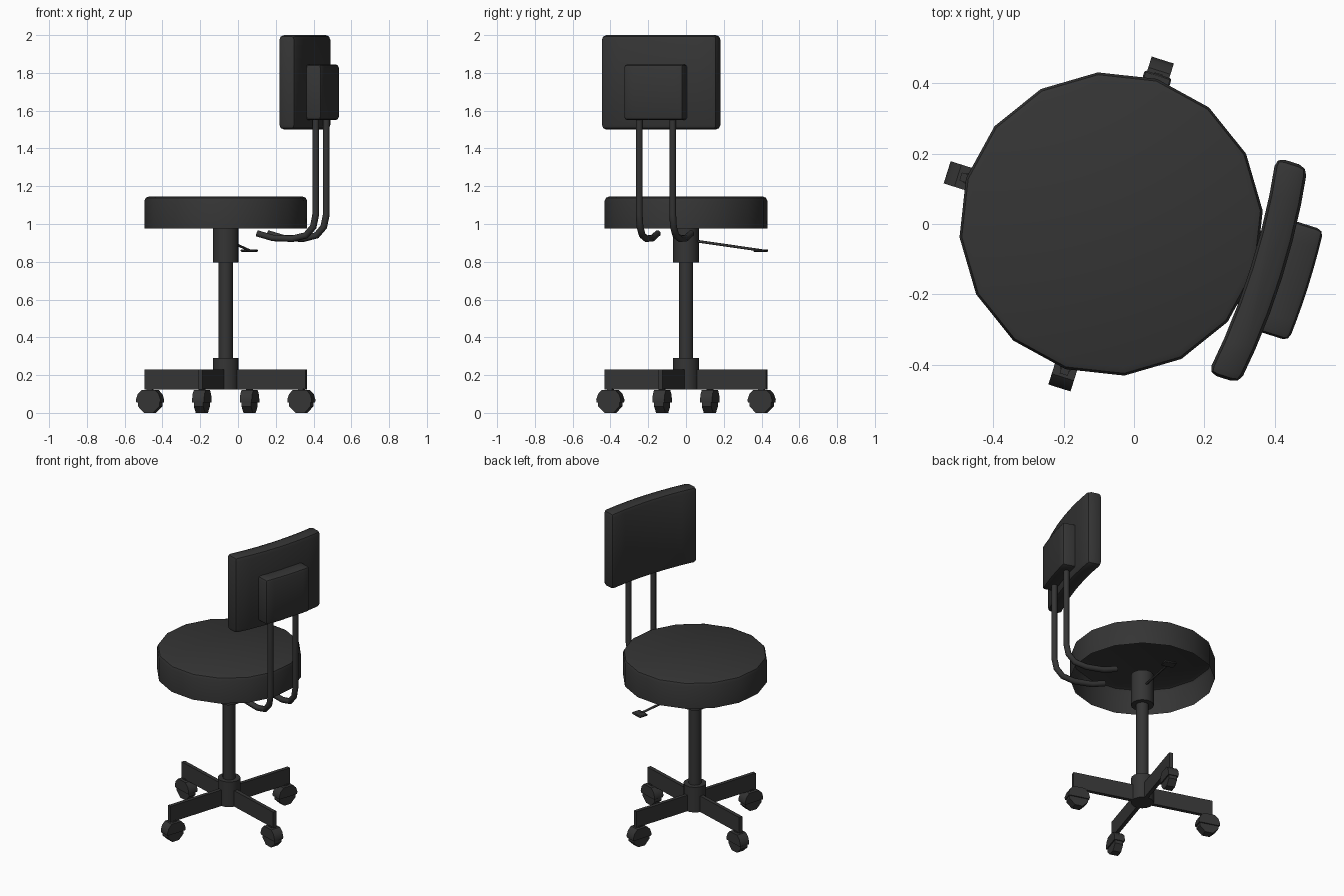
import bpy, bmesh, math
from mathutils import Matrix, Vector

if "Cube" in bpy.data.objects:
    bpy.data.objects.remove(bpy.data.objects["Cube"])

# The chair is built facing local -x (backrest on +x), then turned into place
PLACE = Matrix.Translation((-0.065, 0, 0)) @ Matrix.Rotation(math.radians(-17.5), 4, 'Z')

dark = bpy.data.materials.new("dark_plastic")
dark.diffuse_color = (0.035, 0.035, 0.035, 1)
dark.use_nodes = True
dark.node_tree.nodes["Principled BSDF"].inputs["Base Color"].default_value = dark.diffuse_color


def finish(name, bm, turn=0.0, bevel=0.0, segments=2):
    bmesh.ops.recalc_face_normals(bm, faces=bm.faces)
    if bevel:
        sharp = [e for e in bm.edges if len(e.link_faces) == 2
                 and e.calc_face_angle() > math.radians(40)]
        bmesh.ops.bevel(bm, geom=sharp, offset=bevel, segments=segments,
                        profile=0.5, affect='EDGES')
    bm.transform(PLACE @ Matrix.Rotation(turn, 4, 'Z'))
    mesh = bpy.data.meshes.new(name)
    bm.to_mesh(mesh)
    bm.free()
    obj = bpy.data.objects.new(name, mesh)
    mesh.materials.append(dark)
    bpy.context.collection.objects.link(obj)
    bpy.ops.object.select_all(action='DESELECT')
    obj.select_set(True)
    bpy.context.view_layer.objects.active = obj
    bpy.ops.object.shade_smooth_by_angle(angle=math.radians(40))
    return obj


def cylinder(name, r, z0, z1, sides=16):
    bm = bmesh.new()
    bmesh.ops.create_cone(bm, cap_ends=True, segments=sides, radius1=r, radius2=r,
                          depth=z1 - z0, matrix=Matrix.Translation((0, 0, (z0 + z1) / 2)))
    return finish(name, bm)


def box(name, lo, hi, turn=0.0, bevel=0.0):
    lo, hi = Vector(lo), Vector(hi)
    bm = bmesh.new()
    bmesh.ops.create_cube(bm, size=1, matrix=Matrix.Translation((lo + hi) / 2)
                          @ Matrix.Diagonal((*(hi - lo), 1)))
    return finish(name, bm, turn, bevel, 1)


def prism(name, points, offset, turn=0.0, bevel=0.0):
    """Extrude a closed outline by an offset vector."""
    bm = bmesh.new()
    face = bm.faces.new([bm.verts.new(p) for p in points])
    ext = bmesh.ops.extrude_face_region(bm, geom=[face], use_keep_orig=True)
    bmesh.ops.translate(bm, vec=offset,
                        verts=[v for v in ext['geom'] if isinstance(v, bmesh.types.BMVert)])
    return finish(name, bm, turn, bevel)


def curved_pad(name, half, x_in, x_out, z0, z1, bevel):
    """Pad whose ends curl towards the seat."""
    ys = [half * (i / 3 - 1) for i in range(7)]
    sag = [y * y / 4.1 for y in ys]
    pts = [(x_out - s, y, z0) for y, s in zip(ys, sag)]
    pts += [(x_in - s, y, z0) for y, s in reversed(list(zip(ys, sag)))]
    return prism(name, pts, (0, 0, z1 - z0), bevel=bevel)


def tube(name, points, r):
    cu = bpy.data.curves.new(name, 'CURVE')
    cu.dimensions = '3D'
    cu.bevel_depth = r
    cu.bevel_resolution = 2
    cu.use_fill_caps = True
    sp = cu.splines.new('POLY')
    sp.points.add(len(points) - 1)
    for p, co in zip(sp.points, points):
        p.co = (*co, 1)
    cu.transform(PLACE)
    cu.materials.append(dark)
    obj = bpy.data.objects.new(name, cu)
    bpy.context.collection.objects.link(obj)


# Seat: sixteen-sided shell, open underneath
bm = bmesh.new()
bmesh.ops.create_cone(bm, cap_ends=True, segments=16, radius1=0.432, radius2=0.432,
                      depth=0.17, matrix=Matrix.Translation((0, 0, 1.06)))
bmesh.ops.delete(bm, geom=[f for f in bm.faces if f.calc_center_median().z < 0.98],
                 context='FACES_ONLY')
rim = [e for e in bm.edges if all(v.co.z > 1.1 for v in e.verts)]
bmesh.ops.bevel(bm, geom=rim, offset=0.022, segments=2, profile=0.5, affect='EDGES')
finish("seat", bm)

# Centre column
cylinder("column_sleeve", 0.068, 0.795, 1.0)
cylinder("column_shaft", 0.038, 0.2, 0.9)
cylinder("base_hub", 0.068, 0.125, 0.29)

# Four legs with castors
for i in range(4):
    turn = i * math.pi / 2
    box(f"leg_{i + 1}", (0.03, -0.012, 0.125), (0.448, 0.012, 0.23), turn)
    box(f"castor_stem_{i + 1}", (0.405, -0.015, 0.1), (0.435, 0.015, 0.13), turn)
    hood = [(0.42 + x, -0.033, z) for x, z in
            [(-0.066, 0.055), (-0.068, 0.07), (-0.058, 0.1), (-0.036, 0.122),
             (0.036, 0.122), (0.058, 0.1), (0.068, 0.07), (0.066, 0.055)]]
    prism(f"castor_hood_{i + 1}", hood, (0, 0.066, 0), turn)
    r = 0.0595 / math.cos(math.pi / 8)
    wheel = [(0.42 + r * math.cos(a), -0.026, 0.0595 + r * math.sin(a))
             for a in [(k + 0.5) * math.pi / 4 for k in range(8)]]
    prism(f"castor_wheel_{i + 1}", wheel, (0, 0.052, 0), turn)

# Backrest pad and rear cover
curved_pad("backrest", 0.322, 0.415, 0.509, 1.5, 2.0, 0.025)
curved_pad("backrest_cover", 0.165, 0.48, 0.587, 1.55, 1.845, 0.018)

# Pair of bent support rods
for side, name in ((-1, "support_rod_right"), (1, "support_rod_left")):
    path = [(0.529, 1.65), (0.529, 1.05), (0.515, 0.985), (0.475, 0.94),
            (0.40, 0.922), (0.29, 0.926), (0.205, 0.95)]
    tube(name, [(x, side * 0.093, z) for x, z in path], 0.018)

# Height lever with flat paddle
tube("lever_rod", [(0, 0.04, 0.912), (0, 0.42, 0.86)], 0.007)
box("lever_paddle", (-0.04, 0.385, 0.853), (0.04, 0.445, 0.866), bevel=0.004)
